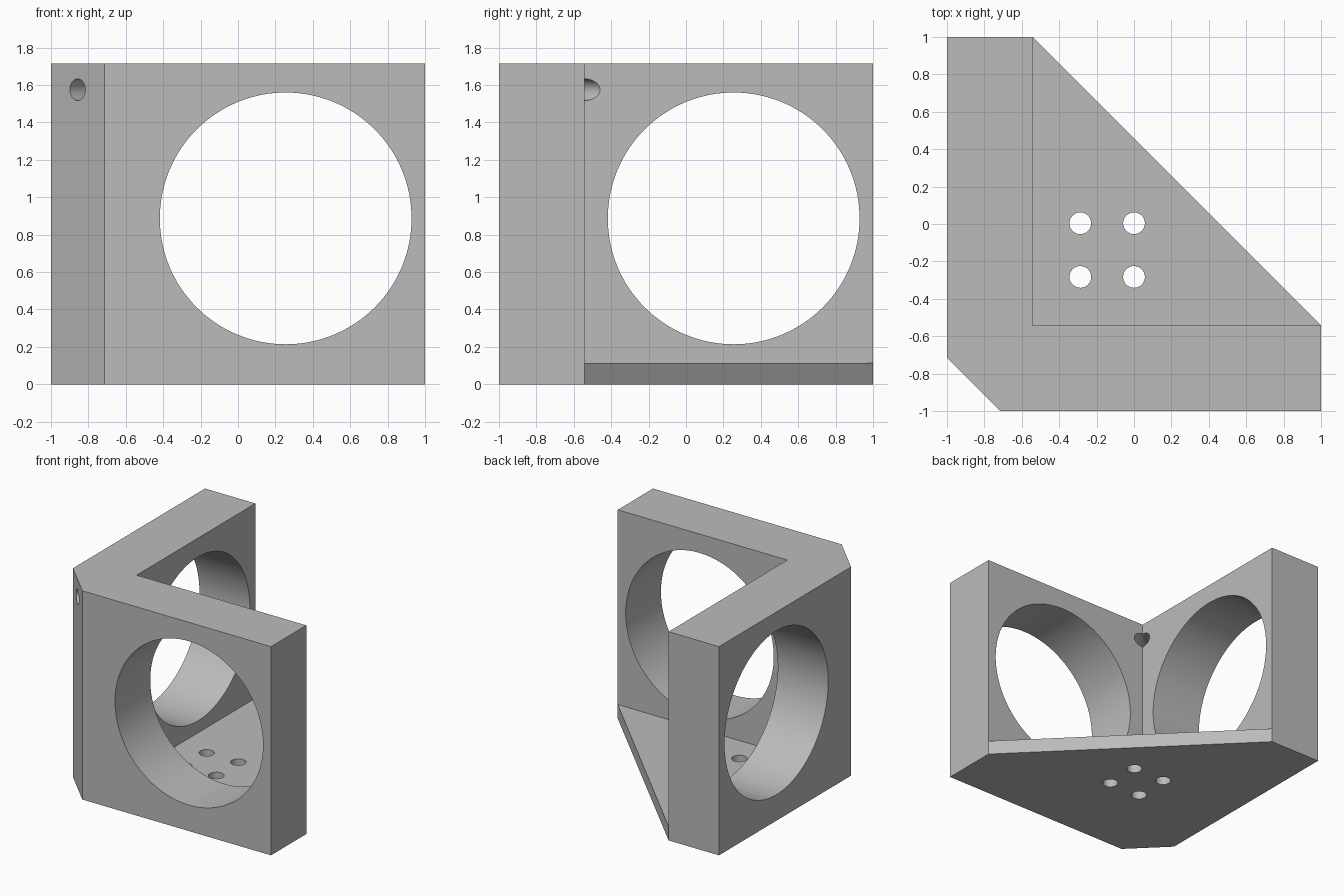
import bpy, bmesh, math
from mathutils import Vector

if "Cube" in bpy.data.objects:
    bpy.data.objects.remove(bpy.data.objects["Cube"], do_unlink=True)

HEIGHT, FLOOR, INNER = 1.715, 0.115, -0.542

grey = bpy.data.materials.new("plain grey")
grey.use_nodes = True
grey.diffuse_color = (0.5, 0.5, 0.5, 1)
grey.node_tree.nodes["Principled BSDF"].inputs["Base Color"].default_value = grey.diffuse_color


def prism(name, outline, low, high):
    """Extrude a flat outline upward into a solid."""
    bm = bmesh.new()
    face = bm.faces.new([bm.verts.new((x, y, low)) for x, y in outline])
    top = bmesh.ops.extrude_face_region(bm, geom=[face])["geom"]
    bmesh.ops.translate(bm, vec=(0, 0, high - low),
                        verts=[v for v in top if isinstance(v, bmesh.types.BMVert)])
    bmesh.ops.recalc_face_normals(bm, faces=bm.faces)
    mesh = bpy.data.meshes.new(name)
    bm.to_mesh(mesh)
    bm.free()
    mesh.materials.append(grey)
    obj = bpy.data.objects.new(name, mesh)
    bpy.context.collection.objects.link(obj)
    return obj


def rod(name, center, axis, radius, length, sides):
    """Round cutter along any axis."""
    bpy.ops.mesh.primitive_cylinder_add(
        vertices=sides, radius=radius, depth=length, location=center,
        rotation=Vector(axis).to_track_quat("Z", "Y").to_euler())
    obj = bpy.context.object
    obj.name = name
    obj.data.materials.append(grey)
    return obj


# Corner bracket block with chamfered front corner and diagonal back edge
bracket = prism("corner_bracket", [(-1, -0.715), (-0.715, -1), (1, -1), (1, INNER),
                                   (INNER, 1), (-1, 1)], 0, HEIGHT)

# Space between the two walls, above the floor
cutters = [prism("inside_cutter", [(INNER, INNER), (2, INNER), (2, 2), (INNER, 2)], FLOOR, 2)]

# Large round opening in each wall
wall = (INNER - 1) / 2
cutters.append(rod("front_opening_cutter", (0.255, wall, 0.887), (0, 1, 0), 0.673, 0.7, 128))
cutters.append(rod("side_opening_cutter", (wall, 0.255, 0.887), (1, 0, 0), 0.673, 0.7, 128))

# Diagonal hole through the corner
cutters.append(rod("corner_hole_cutter", (-0.7, -0.7, 1.575), (1, 1, 0), 0.058, 1.2, 48))

# Four screw holes in the floor
for x in (-0.287, 0):
    for y in (-0.283, 0.004):
        cutters.append(rod("floor_hole_cutter", (x, y, FLOOR / 2), (0, 0, 1), 0.058, 0.4, 48))

for cutter in cutters:
    cut = bracket.modifiers.new(cutter.name, "BOOLEAN")
    cut.operation, cut.solver, cut.object = "DIFFERENCE", "EXACT", cutter

# Apply the cuts and remove the cutters
bpy.ops.object.select_all(action="DESELECT")
bracket.select_set(True)
bpy.context.view_layer.objects.active = bracket
for cut in list(bracket.modifiers):
    bpy.ops.object.modifier_apply(modifier=cut.name)
for cutter in cutters:
    bpy.data.objects.remove(cutter, do_unlink=True)
bpy.ops.object.shade_smooth_by_angle(angle=math.radians(30))
